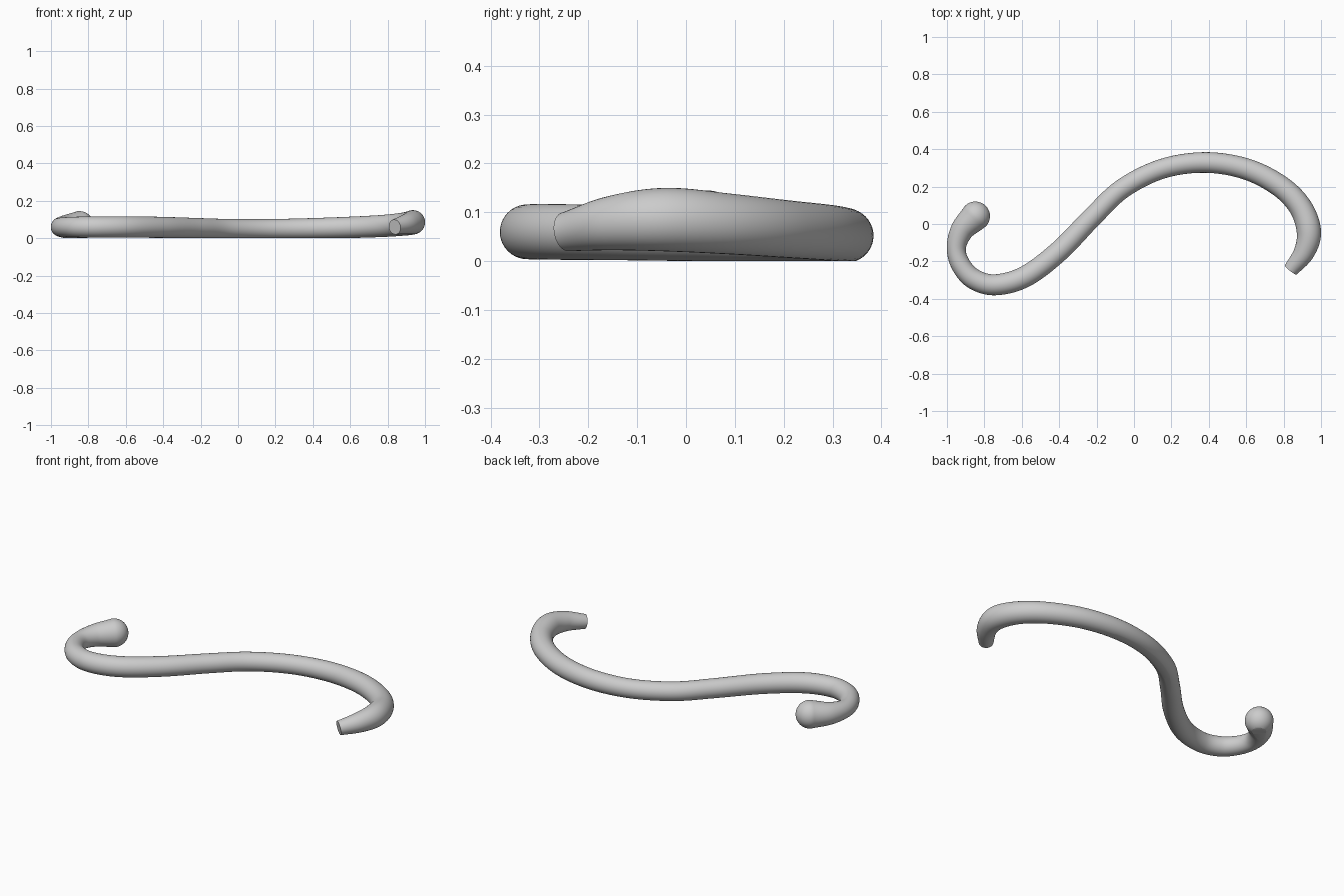
import bpy, bmesh, math
from mathutils import Vector

cube = bpy.data.objects.get("Cube")
if cube:
    bpy.data.objects.remove(cube, do_unlink=True)

SIDES, STEPS = 40, 10

# Centre line of the hook: x, y, z, radius
PATH = [
    (-0.848, 0.042, 0.067, 0.078), (-0.92, -0.035, 0.062, 0.062),
    (-0.95, -0.13, 0.06, 0.051), (-0.925, -0.22, 0.06, 0.052),
    (-0.855, -0.295, 0.06, 0.055), (-0.74, -0.325, 0.06, 0.056),
    (-0.58, -0.28, 0.06, 0.057), (-0.4, -0.145, 0.058, 0.056),
    (-0.22, 0.04, 0.054, 0.054), (-0.06, 0.19, 0.05, 0.053),
    (0.15, 0.295, 0.049, 0.053), (0.38, 0.329, 0.052, 0.055),
    (0.6, 0.294, 0.058, 0.057), (0.78, 0.203, 0.066, 0.059),
    (0.89, 0.09, 0.076, 0.062), (0.935, -0.04, 0.085, 0.065),
    (0.91, -0.15, 0.078, 0.056), (0.838, -0.246, 0.06, 0.04),
]


def spline(points, steps):
    """Smooth curve through the points, radius included."""
    pts = [Vector(p) for p in points]
    pts = [2 * pts[0] - pts[1]] + pts + [2 * pts[-1] - pts[-2]]
    out = []
    for a, b, c, d in zip(pts, pts[1:], pts[2:], pts[3:]):
        for i in range(steps):
            t = i / steps
            out.append(b + (c - a) * (t / 2) + (2 * a - 5 * b + 4 * c - d) * (t * t / 2)
                       + (3 * b - a - 3 * c + d) * (t ** 3 / 2))
    return out + [pts[-2]]


def add_ring(bm, centre, tangent, radius):
    side = tangent.cross(Vector((0, 0, 1))).normalized()
    up = side.cross(tangent)
    angles = [math.tau * i / SIDES for i in range(SIDES)]
    return [bm.verts.new(centre + radius * (math.cos(a) * side + math.sin(a) * up))
            for a in angles]


bm = bmesh.new()
line = spline(PATH, STEPS)
centres = [p.to_3d() for p in line]
rings = []

# Rounded knob at the start
start_dir = (centres[1] - centres[0]).normalized()
start_r = line[0][3]
for k in range(1, 12):
    a = math.pi / 2 * k / 12
    rings.append(add_ring(bm, centres[0] - start_dir * start_r * math.cos(a),
                          start_dir, start_r * math.sin(a)))

# Swept rod
for i, c in enumerate(centres):
    tangent = (centres[min(i + 1, len(centres) - 1)] - centres[max(i - 1, 0)]).normalized()
    rings.append(add_ring(bm, c, tangent, line[i][3]))

for r, s in zip(rings, rings[1:]):
    for i in range(SIDES):
        j = (i + 1) % SIDES
        bm.faces.new((r[i], r[j], s[j], s[i]))
bm.faces.new(rings[0])
bm.faces.new(rings[-1])

# Flat underside where the rod meets the ground
bmesh.ops.bisect_plane(bm, geom=bm.verts[:] + bm.edges[:] + bm.faces[:],
                       plane_co=(0, 0, 0), plane_no=(0, 0, 1), clear_inner=True)
rim = [e for e in bm.edges if e.is_boundary]
base = bmesh.ops.edgeloop_fill(bm, edges=rim)["faces"]
bmesh.ops.triangulate(bm, faces=base)
bmesh.ops.recalc_face_normals(bm, faces=bm.faces)

mesh = bpy.data.meshes.new("curved_hook")
bm.to_mesh(mesh)
bm.free()
hook = bpy.data.objects.new("curved_hook", mesh)
bpy.context.collection.objects.link(hook)

# Plain grey finish
grey = bpy.data.materials.new("plain_grey")
grey.use_nodes = True
colour = (0.6, 0.6, 0.6, 1)
grey.diffuse_color = colour
grey.node_tree.nodes["Principled BSDF"].inputs["Base Color"].default_value = colour
mesh.materials.append(grey)

bpy.ops.object.select_all(action="DESELECT")
hook.select_set(True)
bpy.context.view_layer.objects.active = hook
bpy.ops.object.shade_smooth_by_angle(angle=math.radians(30))
